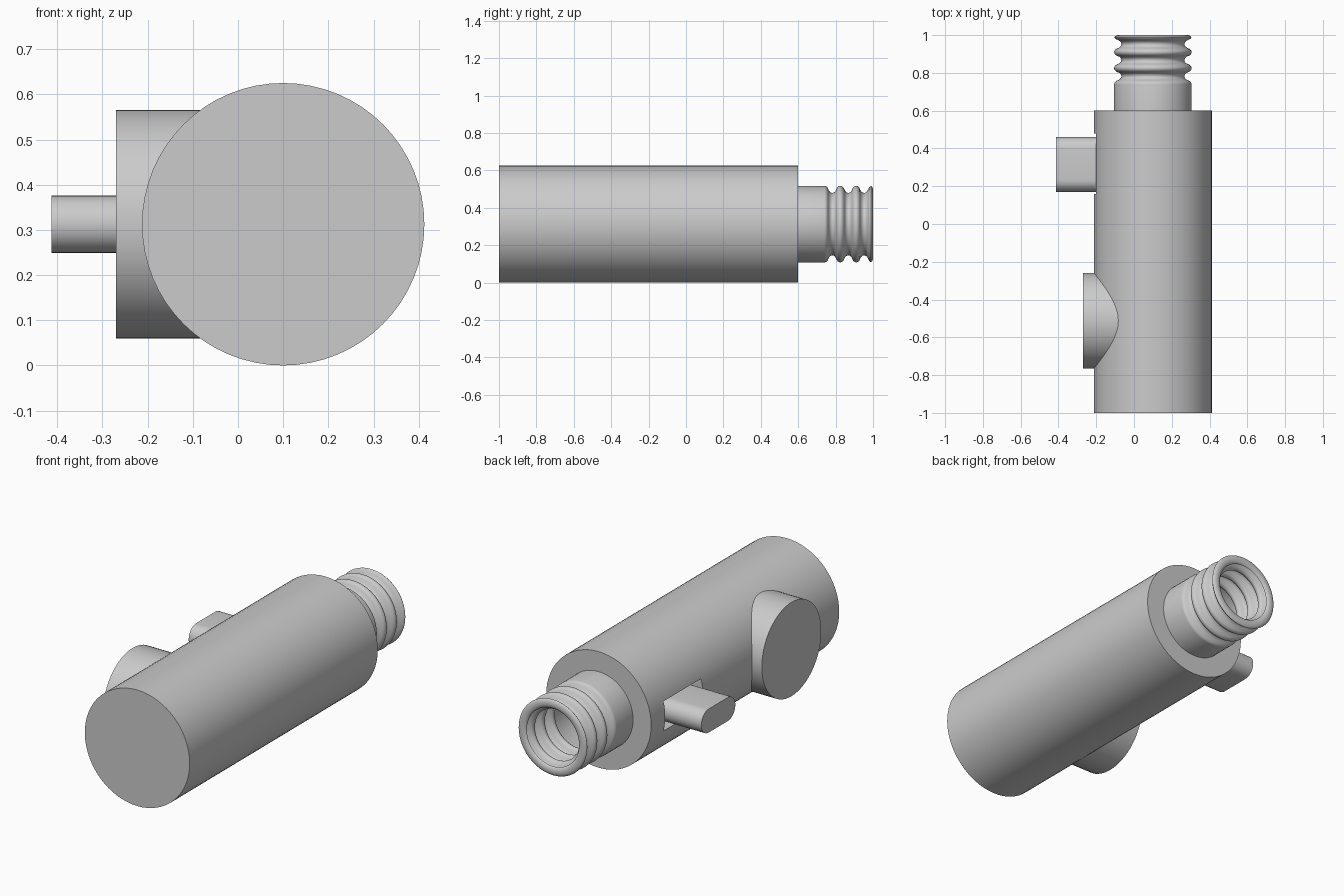
import bpy, bmesh, math
from mathutils import Matrix, Vector

cube = bpy.data.objects.get("Cube")
if cube:
    bpy.data.objects.remove(cube, do_unlink=True)

grey = bpy.data.materials.new("mid_grey")
grey.use_nodes = True
COLOUR = (0.6, 0.6, 0.6, 1)
grey.diffuse_color = COLOUR
grey.node_tree.nodes["Principled BSDF"].inputs["Base Color"].default_value = COLOUR

AXIS_X, AXIS_Z = 0.1, 0.3125


def finish(bm, name):
    bmesh.ops.recalc_face_normals(bm, faces=bm.faces)
    mesh = bpy.data.meshes.new(name)
    bm.to_mesh(mesh)
    bm.free()
    mesh.materials.append(grey)
    obj = bpy.data.objects.new(name, mesh)
    bpy.context.collection.objects.link(obj)
    return obj


def smooth(obj):
    bpy.ops.object.select_all(action="DESELECT")
    obj.select_set(True)
    bpy.context.view_layer.objects.active = obj
    bpy.ops.object.shade_smooth_by_angle(angle=math.radians(35))


def cylinder(name, radius, length, centre, axis):
    bm = bmesh.new()
    turn = Matrix.Rotation(math.pi / 2, 4, axis)
    bmesh.ops.create_cone(bm, cap_ends=True, segments=64, radius1=radius, radius2=radius,
                          depth=length, matrix=Matrix.Translation(centre) @ turn)
    return finish(bm, name)


# Main barrel, with a rectangular slot for the lever
barrel = cylinder("barrel", AXIS_Z, 1.6, (AXIS_X, -0.2, AXIS_Z), "X")
bm = bmesh.new()
bmesh.ops.create_cube(bm, size=1, matrix=Matrix.Translation((-0.18, 0.32, AXIS_Z))
                      @ Matrix.Diagonal((0.24, 0.32, 0.16, 1)))
cutter = finish(bm, "slot_cutter")
cutter.hide_render = True
cutter.hide_viewport = True
cut = barrel.modifiers.new("lever_slot", "BOOLEAN")
cut.operation = "DIFFERENCE"
cut.solver = "EXACT"
cut.object = cutter
smooth(barrel)

# Round side button
smooth(cylinder("side_button", 0.253, 0.37, (-0.085, -0.512, AXIS_Z), "Y"))

# Lever with rounded ends, pointing out of the slot
bm = bmesh.new()
R, HALF = 0.0635, 0.0815
outline = []
for side in (1, -1):
    for i in range(17):
        a = math.pi * i / 16 - math.pi / 2
        outline.append(bm.verts.new((-0.413, 0.315 + side * (HALF + R * math.cos(a)),
                                     AXIS_Z + side * R * math.sin(a))))
face = bm.faces.new(outline)
pushed = bmesh.ops.extrude_face_region(bm, geom=[face], use_keep_orig=True)
moved = [g for g in pushed["geom"] if isinstance(g, bmesh.types.BMVert)]
bmesh.ops.translate(bm, verts=moved, vec=Vector((0.4, 0, 0)))
smooth(finish(bm, "lever"))

# Corrugated hollow neck: outer wall, rolled rim, then the matching inner wall
PITCH, START, END = 0.085, 0.74, 0.985


def wave(y):
    if y < START:
        return 0.205
    c = math.cos(2 * math.pi * (y - START) / PITCH)
    return 0.186 + 0.019 * math.copysign(abs(c) ** 0.6, c)


ys = [START + (END - START) * i / 42 for i in range(43)]
profile = [(0.205, 0.58)] + [(wave(y), y) for y in ys]
for i in range(1, 12):
    a = math.pi * i / 12
    profile.append((0.18 + 0.025 * math.cos(a), END + 0.015 * math.sin(a)))
profile += [(wave(y) - 0.03, y) for y in reversed(ys)]
profile += [(0.175, 0.61), (0.0, 0.61)]

bm = bmesh.new()
verts = [bm.verts.new((AXIS_X + r, y, AXIS_Z)) for r, y in profile]
edges = [bm.edges.new(pair) for pair in zip(verts, verts[1:])]
bmesh.ops.spin(bm, geom=verts + edges, cent=(AXIS_X, 0, AXIS_Z), axis=(0, 1, 0),
               angle=2 * math.pi, steps=64)
bmesh.ops.remove_doubles(bm, verts=bm.verts, dist=0.0001)
smooth(finish(bm, "corrugated_neck"))
